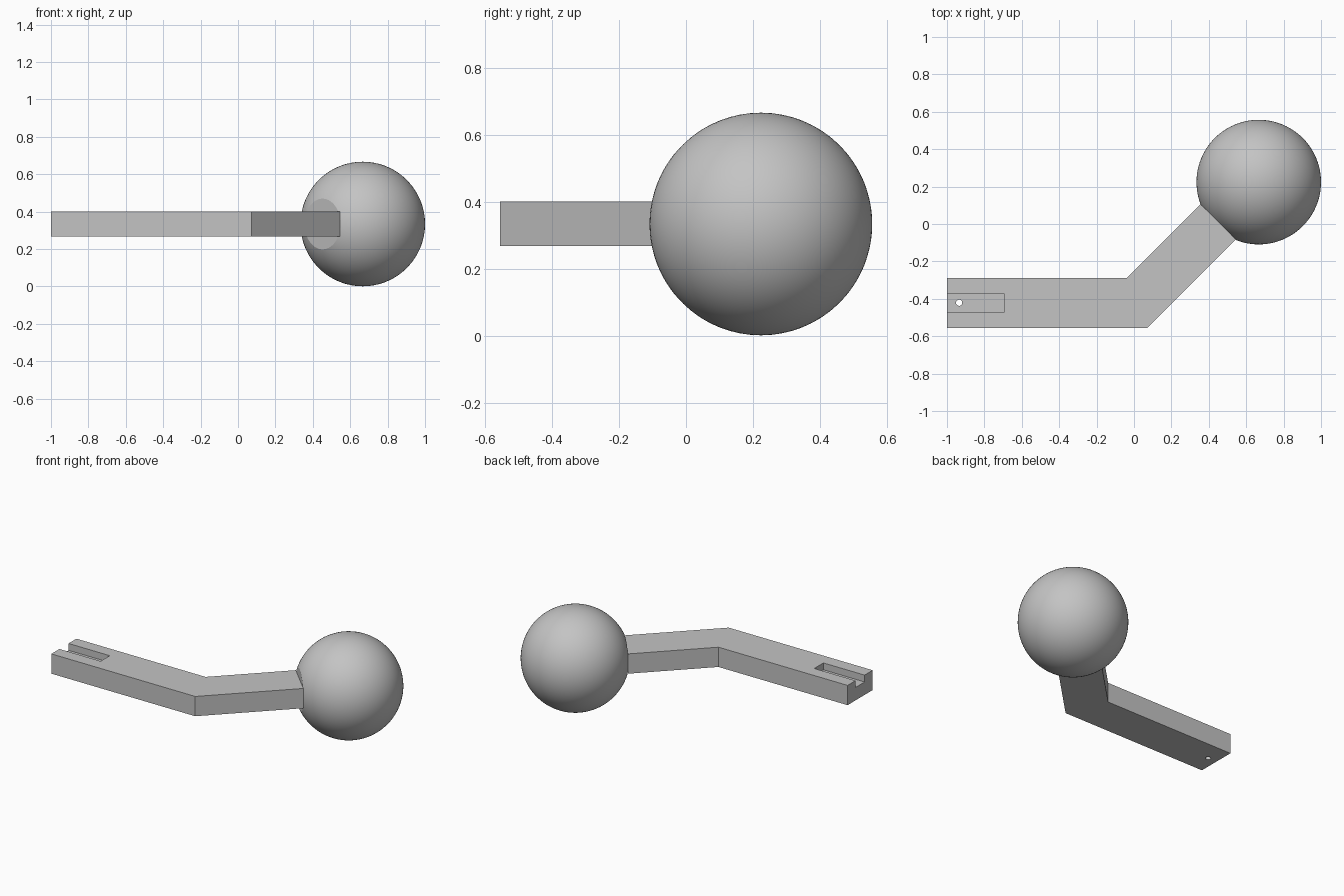
import bpy, bmesh, math
from mathutils import Vector, Matrix

if "Cube" in bpy.data.objects:
    bpy.data.objects.remove(bpy.data.objects["Cube"])

grey = bpy.data.materials.new("light grey")
grey.diffuse_color = (0.55, 0.55, 0.55, 1)
grey.use_nodes = True
grey.node_tree.nodes["Principled BSDF"].inputs["Base Color"].default_value = grey.diffuse_color


def make_object(name, bm):
    bmesh.ops.recalc_face_normals(bm, faces=bm.faces[:])
    me = bpy.data.meshes.new(name)
    bm.to_mesh(me)
    bm.free()
    me.materials.append(grey)
    ob = bpy.data.objects.new(name, me)
    bpy.context.collection.objects.link(ob)
    return ob


def prism(name, points, z0, z1):
    bm = bmesh.new()
    face = bm.faces.new([bm.verts.new((x, y, z0)) for x, y in points])
    ext = bmesh.ops.extrude_face_region(bm, geom=[face])
    top = [v for v in ext["geom"] if isinstance(v, bmesh.types.BMVert)]
    bmesh.ops.translate(bm, verts=top, vec=(0, 0, z1 - z0))
    return make_object(name, bm)


def activate(ob):
    bpy.ops.object.select_all(action='DESELECT')
    ob.select_set(True)
    bpy.context.view_layer.objects.active = ob


def cut(target, cutter):
    mod = target.modifiers.new("cut", 'BOOLEAN')
    mod.operation = 'DIFFERENCE'
    mod.solver = 'EXACT'
    mod.object = cutter
    activate(target)
    bpy.ops.object.modifier_apply(modifier=mod.name)
    bpy.data.objects.remove(cutter)


# Bent arm, ending square against the ball's flat
z0, z1 = 0.268, 0.401
arm = prism("bent_arm", [(-1, -0.556), (0.071, -0.556), (0.545, -0.083),
                         (0.356, 0.106), (-0.039, -0.289), (-1, -0.289)], z0, z1)

# Open slot in the end of the arm, with a small through hole
slot = prism("slot_cutter", [(-1.1, -0.47), (-0.693, -0.47),
                             (-0.693, -0.373), (-1.1, -0.373)], z1 - 0.046, z1 + 0.1)
cut(arm, slot)
ring = [(-0.935 + 0.0165 * math.cos(math.tau * i / 32),
         -0.421 + 0.0165 * math.sin(math.tau * i / 32)) for i in range(32)]
cut(arm, prism("hole_cutter", ring, z0 - 0.1, z1 + 0.1))

# Ball with a round flat where the arm meets it
R = 0.333
bm = bmesh.new()
bmesh.ops.create_uvsphere(bm, u_segments=96, v_segments=48, radius=R)
res = bmesh.ops.bisect_plane(bm, geom=bm.verts[:] + bm.edges[:] + bm.faces[:],
                             plane_co=(0, 0, -0.304), plane_no=(0, 0, 1), clear_inner=True)
rim = [e for e in res["geom_cut"] if isinstance(e, bmesh.types.BMEdge)]
bmesh.ops.contextual_create(bm, geom=rim)
turn = Vector((1, 1, 0)).to_track_quat('Z', 'Y').to_matrix().to_4x4()
bmesh.ops.transform(bm, matrix=Matrix.Translation((0.667, 0.224, 0.334)) @ turn, verts=bm.verts[:])
ball = make_object("ball", bm)
activate(ball)
bpy.ops.object.shade_smooth_by_angle(angle=math.radians(20))
